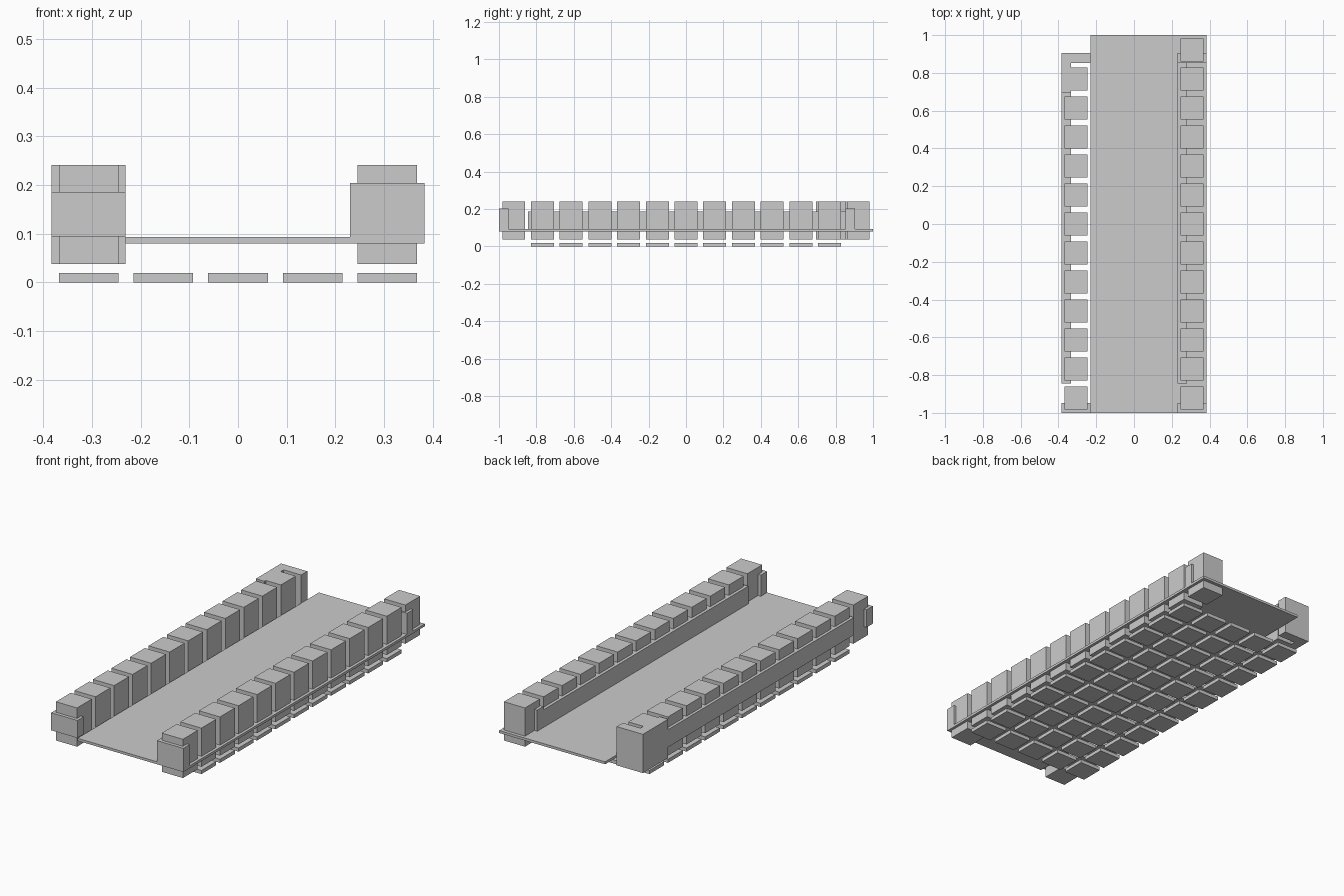
import bpy

cube = bpy.data.objects.get("Cube")
if cube:
    bpy.data.objects.remove(cube, do_unlink=True)

grey = bpy.data.materials.new("light_grey")
grey.use_nodes = True
colour = (0.6, 0.6, 0.6, 1)
grey.diffuse_color = colour
grey.node_tree.nodes["Principled BSDF"].inputs["Base Color"].default_value = colour


def box(name, x, y, z):
    """Box from the low and high bound on each axis."""
    spans = (x, y, z)
    bpy.ops.mesh.primitive_cube_add(size=1, location=[(a + b) / 2 for a, b in spans])
    obj = bpy.context.object
    obj.name = name
    obj.scale = [b - a for a, b in spans]
    bpy.ops.object.transform_apply(location=False, rotation=False, scale=True)
    obj.data.materials.append(grey)
    return obj


def repeat(obj, count, step):
    """Repeat a part in a straight row."""
    mod = obj.modifiers.new("row", 'ARRAY')
    mod.count = count
    mod.use_relative_offset = False
    mod.use_constant_offset = True
    mod.constant_offset_displace = step


PITCH = 0.1535
HALF = 0.0613
SIDE = 2 * PITCH

# Deck plate
box("deck", (-0.231, 0.383), (-1, 1), (0.08, 0.093))

# Rows of upright blocks; the right row is one block shorter
for name, x, count in (("right_blocks", -SIDE, 12), ("left_blocks", SIDE, 13)):
    y = -6 * PITCH
    row = box(name, (x - HALF, x + HALF), (y - HALF, y + HALF), (0.038, 0.241))
    repeat(row, count, (0, PITCH, 0))

# Grid of floor tiles
y = -5 * PITCH
tiles = box("floor_tiles", (-SIDE - HALF, -SIDE + HALF), (y - HALF, y + HALF), (0, 0.019))
repeat(tiles, 5, (PITCH, 0, 0))
repeat(tiles, 11, (0, PITCH, 0))

# Long rails joining the blocks
box("right_rail", (-0.383, -0.333), (-0.845, 0.7), (0.094, 0.186))
box("left_rail", (0.23, 0.281), (-0.845, 0.853), (0.093, 0.186))

# Crossbars at the row ends
box("right_front_bar", (-0.383, -0.231), (-1, -0.948), (0.094, 0.186))
box("left_front_bar", (0.23, 0.383), (-1, -0.948), (0.08, 0.204))
box("left_back_bar", (0.23, 0.383), (0.853, 0.904), (0.08, 0.204))

# Corner bracket closing the short row
box("corner_side_wall", (-0.383, -0.333), (0.695, 0.853), (0.038, 0.241))
box("corner_end_wall", (-0.383, -0.231), (0.853, 0.904), (0.038, 0.241))
